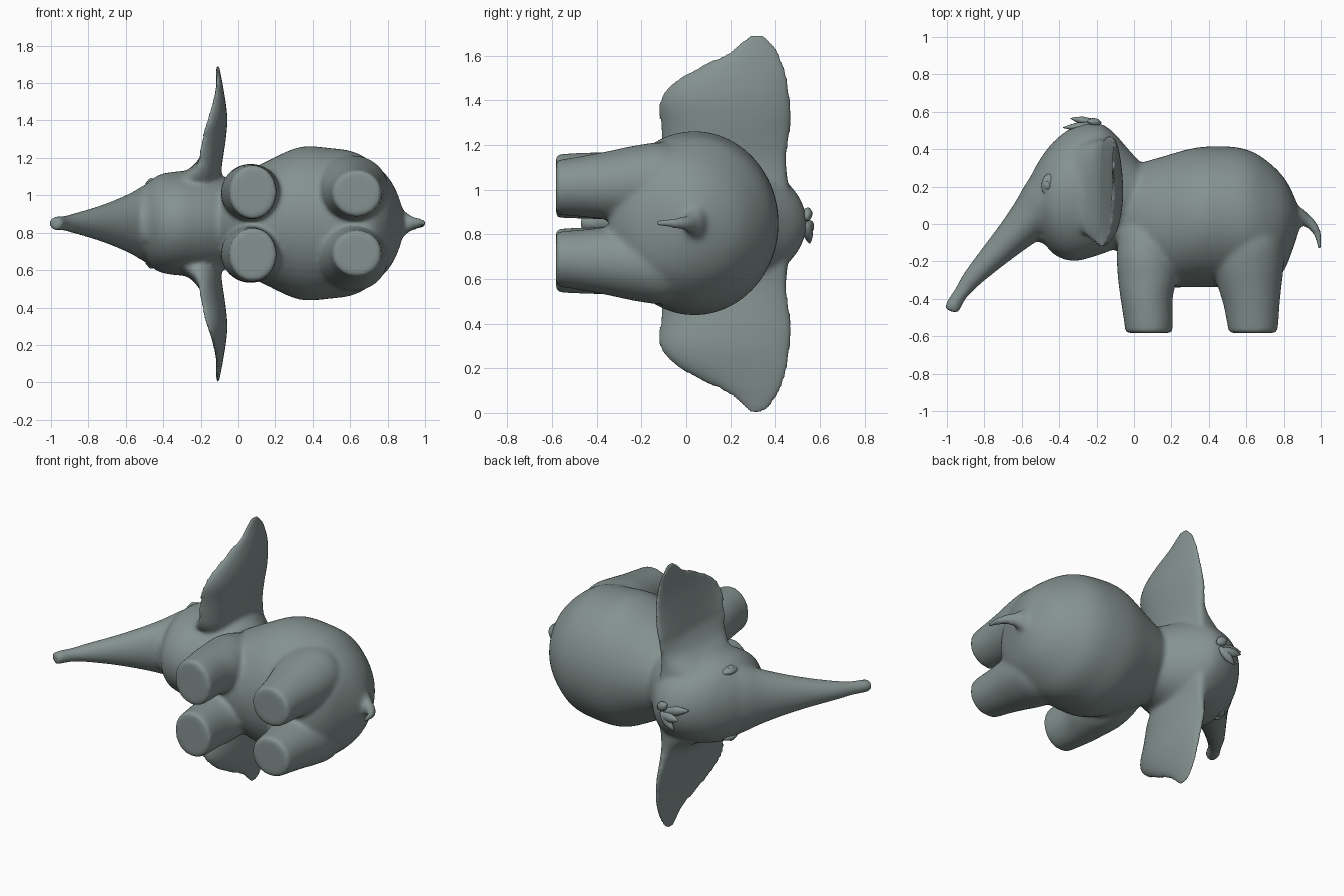
import bpy, bmesh, math
from mathutils import Vector

if "Cube" in bpy.data.objects:
    bpy.data.objects.remove(bpy.data.objects["Cube"])

MID = 0.85  # height of the animal's plane of symmetry (it lies on its side)

hide = bpy.data.materials.new("grey_hide")
hide.diffuse_color = (0.235, 0.29, 0.28, 1)
hide.use_nodes = True
hide.node_tree.nodes["Principled BSDF"].inputs["Base Color"].default_value = hide.diffuse_color


def finish(bm, name):
    bmesh.ops.recalc_face_normals(bm, faces=bm.faces)
    me = bpy.data.meshes.new(name)
    bm.to_mesh(me)
    bm.free()
    ob = bpy.data.objects.new(name, me)
    bpy.context.collection.objects.link(ob)
    me.materials.append(hide)
    for p in me.polygons:
        p.use_smooth = True
    return ob


def smooth_rows(rows, steps=5):
    """Insert spline-interpolated rows between the given ones."""
    out = []
    for i in range(len(rows) - 1):
        a, b = rows[i], rows[i + 1]
        p, q = rows[max(i - 1, 0)], rows[min(i + 2, len(rows) - 1)]
        for k in range(steps):
            t = k / steps
            out.append(tuple(0.5 * (2 * B + (C - A) * t + (2 * A - 5 * B + 4 * C - D) * t * t
                                    + (3 * B - A - 3 * C + D) * t ** 3)
                             for A, B, C, D in zip(p, a, b, q)))
    return out + [rows[-1]]


def loft(bm, rings):
    """Skin a list of point rings and cap both ends."""
    vs = [[bm.verts.new((x, y, MID + s)) for x, y, s in r] for r in rings]
    n = len(vs[0])
    for a, b in zip(vs, vs[1:]):
        for i in range(n):
            j = (i + 1) % n
            bm.faces.new((a[i], a[j], b[j], b[i]))
    bm.faces.new(vs[0])
    bm.faces.new(vs[-1][::-1])


def circle(n):
    return [(math.cos(2 * math.pi * i / n), math.sin(2 * math.pi * i / n)) for i in range(n)]


def slices(bm, rows, n=48):
    """Rows of x, top, bottom, half width."""
    loft(bm, [[(x, (t + b) / 2 + (t - b) / 2 * c, w * s) for c, s in circle(n)]
              for x, t, b, w in smooth_rows(rows)])


def tube(bm, rows, n=32):
    """Rows of x, y, in-plane radius, sideways radius, along a bent path."""
    rows = smooth_rows(rows)
    rings = []
    for i, (x, y, r, w) in enumerate(rows):
        p, q = rows[max(i - 1, 0)], rows[min(i + 1, len(rows) - 1)]
        d = Vector((q[0] - p[0], q[1] - p[1])).normalized()
        rings.append([(x - d.y * r * c, y + d.x * r * c, w * s) for c, s in circle(n)])
    loft(bm, rings)


def leg(bm, rows, side, n=36):
    """Rows of y, low x, high x, inner offset, outer offset."""
    loft(bm, [[(((a + b) + (b - a) * c) / 2, y, side * ((i + o) + (o - i) * s) / 2)
               for c, s in circle(n)] for y, a, b, i, o in smooth_rows(rows)])


def ear(bm, rows, side, n=40):
    """Rows of side offset, front x, back x, lower y, upper y; cupped lens sections."""
    rings = []
    for off, f, b, lo, hi in smooth_rows(rows):
        ring = []
        cup = min(max((off - .27) / .12, 0), 1)
        low_x = max(-.21, f + .02 - .01 * cup)
        top_x = max(-.145, (f + b) / 2)
        front = f + (b - f) * .3 * cup
        for c, s in circle(n):
            rim = low_x + (top_x - low_x) * (c + 1) / 2
            x = rim + ((front if s < 0 else b) - rim) * abs(s)
            ring.append((x, (lo + hi) / 2 + (hi - lo) / 2 * c, side * off))
        rings.append(ring)
    loft(bm, rings)


def blob(bm, centre, size, seg=16):
    geo = bmesh.ops.create_uvsphere(bm, u_segments=seg, v_segments=10, radius=1)
    for v in geo["verts"]:
        v.co = Vector((centre[0] + v.co.x * size[0], centre[1] + v.co.y * size[1],
                       MID + centre[2] + v.co.z * size[2]))


bm = bmesh.new()
# torso
slices(bm, [(-.12, .26, -.10, .16), (-.05, .30, -.2, .21), (.03, .325, -.29, .265),
            (.15, .36, -.335, .33), (.33, .408, -.338, .408), (.5, .415, -.338, .402),
            (.62, .392, -.345, .382), (.72, .33, -.335, .325), (.8, .25, -.25, .25),
            (.85, .16, -.13, .165), (.885, .07, -.02, .06)])
# head
slices(bm, [(.06, .30, -.05, .2), (-.03, .40, -.1, .23), (-.12, .50, -.14, .265),
            (-.2, .54, -.17, .28), (-.32, .52, -.198, .278), (-.42, .45, -.168, .26),
            (-.49, .365, -.09, .21), (-.55, .26, 0, .14), (-.575, .18, .09, .05)])
# trunk
tube(bm, [(-.40, .16, .2, .24), (-.47, .11, .155, .215), (-.54, .04, .125, .175),
          (-.64, -.06, .097, .13), (-.75, -.17, .074, .09), (-.86, -.285, .054, .058),
          (-.925, -.37, .04, .041), (-.962, -.43, .042, .039), (-.978, -.467, .038, .036)])
# lower lip
blob(bm, (-.475, -.06, 0), (.055, .045, .11))
# tail
tube(bm, [(.80, .02, .055, .12), (.865, .042, .052, .085), (.915, .022, .036, .047),
          (.955, -.008, .028, .032), (.984, -.06, .021, .024), (.996, -.14, .01, .014)])
for side in (1, -1):
    # front and rear legs, blending into the shoulders and hips
    leg(bm, [(-.583, -.047, .205, .025, .308), (-.53, -.052, .207, .022, .313),
             (-.40, -.072, .207, .018, .318), (-.3, -.085, .225, .012, .318),
             (-.18, -.092, .22, .01, .315), (-.05, -.08, .19, .02, .28), (.06, -.04, .15, .04, .22)], side)
    leg(bm, [(-.583, .507, .765, .038, .283), (-.52, .495, .772, .033, .292),
             (-.43, .477, .778, .025, .308), (-.34, .45, .787, .015, .325),
             (-.22, .42, .80, .01, .35), (-.1, .43, .80, .01, .362), (.02, .47, .76, .03, .33)], side)
    # ears
    ear(bm, [(.16, -.42, -.09, -.02, .46), (.22, -.39, -.09, -.06, .455), (.265, -.31, -.09, -.09, .452),
             (.32, -.25, -.085, -.105, .455), (.45, -.212, -.066, -.12, .475), (.55, -.185, -.058, -.122, .47),
             (.63, -.16, -.064, -.065, .462), (.70, -.14, -.075, .05, .445),
             (.76, -.13, -.085, .17, .42), (.81, -.128, -.095, .235, .39),
             (.85, -.126, -.1, .28, .35)], side)
body = finish(bm, "elephant_body")
rm = body.modifiers.new("fuse", 'REMESH')
rm.mode = 'VOXEL'
rm.voxel_size = 0.012
rm.use_smooth_shade = True
sm = body.modifiers.new("soften", 'SMOOTH')
sm.factor = 0.5
sm.iterations = 14

# eyes: a lid around a small bump
for side, name in ((1, "left_eye"), (-1, "right_eye")):
    bm = bmesh.new()
    blob(bm, (-.45, .205, side * .21), (.045, .065, .025))
    blob(bm, (-.463, .205, side * .212), (.024, .03, .03))
    finish(bm, name)

# tuft of leaf-shaped locks on the crown
bm = bmesh.new()
for x0, y0, s0, x1, y1, s1 in ((-.2, .53, .0, -.38, .515, .045), (-.2, .54, -.02, -.34, .565, -.01),
                               (-.2, .54, .0, -.3, .555, -.09), (-.18, .54, .02, -.25, .55, .065)):
    a, b = Vector((x0, y0, s0)), Vector((x1, y1, s1))
    d = (b - a).normalized()
    u = d.cross(Vector((0, 1, 0))).normalized()
    v = u.cross(d)
    loft(bm, [[tuple(a.lerp(b, t) + u * (.03 * k * c) + v * (.022 * k * s)) for c, s in circle(10)]
              for t, k in ((0, .35), (.25, .9), (.55, 1), (.8, .6), (1, .08))])
finish(bm, "hair_tuft")
